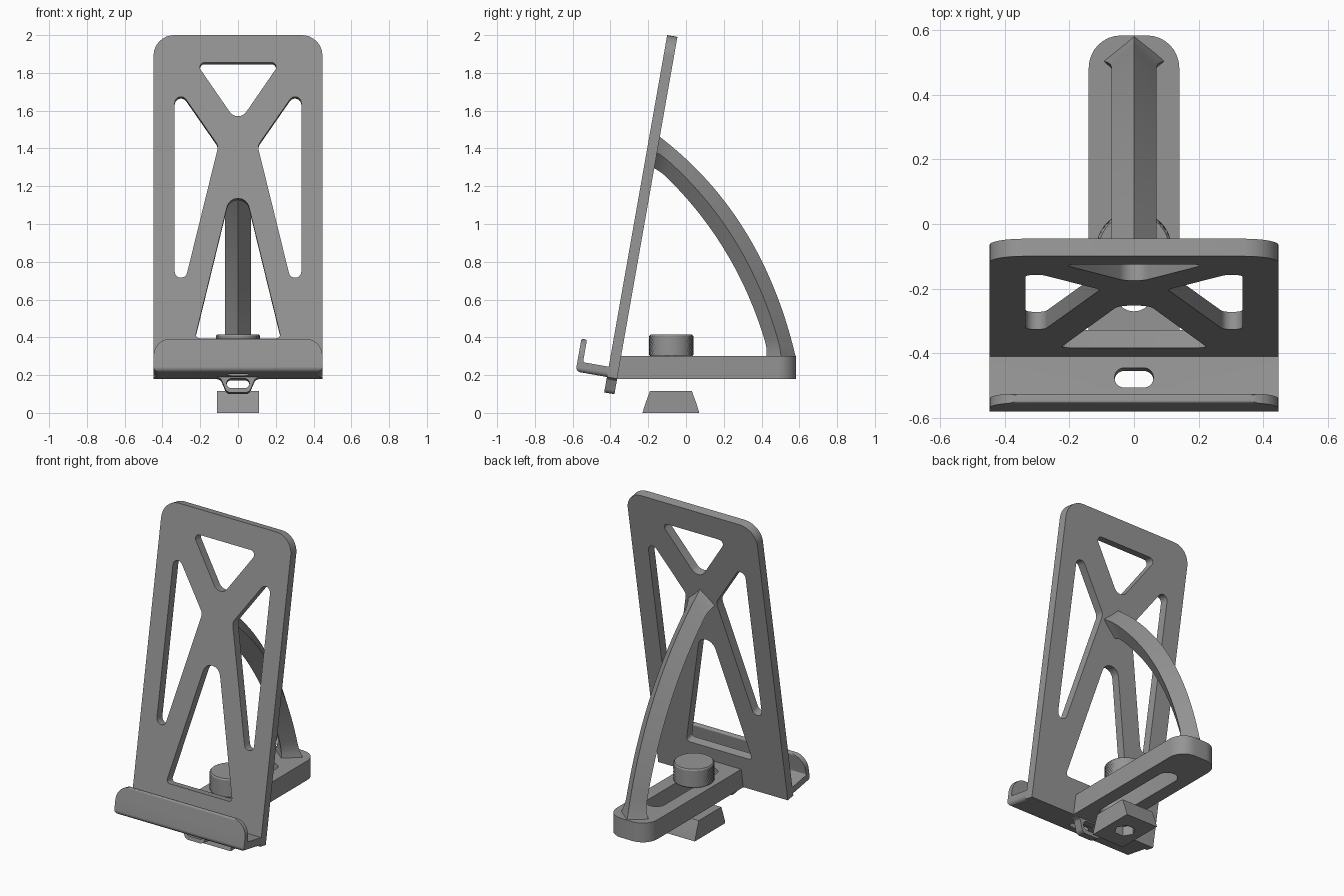
import bpy, bmesh, math
from mathutils import Matrix, Vector

if "Cube" in bpy.data.objects:
    bpy.data.objects.remove(bpy.data.objects["Cube"])

grey = bpy.data.materials.new("plain grey")
grey.diffuse_color = (0.3, 0.3, 0.3, 1)
grey.use_nodes = True
grey.node_tree.nodes["Principled BSDF"].inputs["Base Color"].default_value = grey.diffuse_color

# Frames: leaning panel space (x, depth, height), face-on outlines and side profiles
TILT = Matrix.Translation((0, -0.417, 0.2)) @ Matrix.Rotation(math.radians(-10), 4, 'X')
FACE = Matrix.Rotation(math.radians(90), 4, 'X')
SIDE = Matrix(((0, 0, 1, 0), (1, 0, 0, 0), (0, 1, 0, 0), (0, 0, 0, 1)))


def rounded(corners, steps=8):
    """Corners are (x, y, radius); returns the outline with arcs at the corners."""
    out = []
    for i, (x, y, r) in enumerate(corners):
        p = Vector((x, y))
        if r == 0:
            out.append(p)
            continue
        a = (Vector(corners[i - 1][:2]) - p).normalized()
        b = (Vector(corners[(i + 1) % len(corners)][:2]) - p).normalized()
        half = a.angle(b) / 2
        mid = p + (a + b).normalized() * (r / math.sin(half))
        start = p + a * (r / math.tan(half)) - mid
        end = p + b * (r / math.tan(half)) - mid
        sweep = start.angle_signed(end)
        for k in range(steps + 1):
            out.append(mid + Matrix.Rotation(-sweep * k / steps, 2) @ start)
    return out


def slab(x0, x1, y0, y1, low_r, high_r):
    return rounded([(x0, y0, low_r), (x1, y0, low_r), (x1, y1, high_r), (x0, y1, high_r)])


def mirrored(corners):
    return [(-x, y, r) for x, y, r in reversed(corners)]


def finish(ob):
    ob.data.materials.clear()
    ob.data.materials.append(grey)
    bpy.ops.object.select_all(action='DESELECT')
    ob.select_set(True)
    bpy.context.view_layer.objects.active = ob
    bpy.ops.object.shade_smooth_by_angle(angle=math.radians(30))
    return ob


def plate(name, loops, lo, hi, frame):
    """Filled outline (later loops are holes) extruded from lo to hi."""
    cu = bpy.data.curves.new(name, 'CURVE')
    cu.dimensions = '2D'
    cu.fill_mode = 'BOTH'
    cu.extrude = (hi - lo) / 2
    for loop in loops:
        sp = cu.splines.new('POLY')
        sp.points.add(len(loop) - 1)
        for pt, co in zip(sp.points, loop):
            pt.co = (co[0], co[1], 0, 1)
        sp.use_cyclic_u = True
    ob = bpy.data.objects.new(name, cu)
    bpy.context.collection.objects.link(ob)
    bpy.ops.object.select_all(action='DESELECT')
    ob.select_set(True)
    bpy.context.view_layer.objects.active = ob
    bpy.ops.object.convert(target='MESH')
    ob = bpy.context.object
    bm = bmesh.new()
    bm.from_mesh(ob.data)
    bmesh.ops.remove_doubles(bm, verts=bm.verts, dist=1e-5)
    bmesh.ops.transform(bm, verts=bm.verts, matrix=frame @ Matrix.Translation((0, 0, (lo + hi) / 2)))
    bmesh.ops.recalc_face_normals(bm, faces=bm.faces)
    bm.to_mesh(ob.data)
    bm.free()
    return finish(ob)


def loft(name, rings):
    """Closed skin through rings of equal point count, capped at both ends."""
    bm = bmesh.new()
    vs = [[bm.verts.new(p) for p in ring] for ring in rings]
    n = len(vs[0])
    for a, b in zip(vs, vs[1:]):
        for i in range(n):
            j = (i + 1) % n
            bm.faces.new((a[i], a[j], b[j], b[i]))
    bm.faces.new(vs[0])
    bm.faces.new(vs[-1])
    bmesh.ops.recalc_face_normals(bm, faces=bm.faces)
    me = bpy.data.meshes.new(name)
    bm.to_mesh(me)
    bm.free()
    ob = bpy.data.objects.new(name, me)
    bpy.context.collection.objects.link(ob)
    return finish(ob)


def cut(ob, cutter, operation='DIFFERENCE'):
    cutter.hide_render = True
    mod = ob.modifiers.new("cut", 'BOOLEAN')
    mod.object, mod.operation, mod.solver = cutter, operation, 'EXACT'
    bpy.context.view_layer.objects.active = ob
    bpy.ops.object.modifier_apply(modifier=mod.name)
    bpy.data.objects.remove(cutter)
    finish(ob)


# Leaning back panel with its four openings (heights converted to panel length)
def along(corners):
    return [(x, (z - 0.2) / math.cos(math.radians(10)), r) for x, z, r in corners]


top_hole = along([(-0.224, 1.855, 0.025), (0, 1.53, 0.053), (0.224, 1.855, 0.025)])
side_hole = along([(-0.335, 1.746, 0.033), (-0.335, 0.476, 0.033), (-0.104, 1.414, 0.05)])
low_hole = along([(-0.228, 0.395, 0.02), (0.228, 0.395, 0.02), (0, 1.33, 0.06)])
W = 0.447
plate("back_panel",
      [slab(-W, W, -0.01, 1.828, 0, 0.11)] +
      [rounded(h) for h in (top_hole, side_hole, mirrored(side_hole), low_hole)],
      -0.055, 0, TILT @ FACE)

# Ledge with upturned lip, rounded at the ends and slotted for a cable
ledge = plate("ledge_and_lip", [rounded([
    (0.01, -0.01, 0), (0.01, 0.045, 0), (-0.138, 0.045, 0.008),
    (-0.138, 0.166, 0.008), (-0.168, 0.166, 0.008), (-0.168, -0.01, 0.025)])],
    -W, W, TILT @ SIDE)
cut(ledge, plate("lip_trim", [slab(-W, W, -0.0101, 0.1661, 0.025, 0.09)],
                 -0.1, 0.3, TILT @ FACE), 'INTERSECT')
cut(ledge, plate("cable_slot", [slab(-0.06, 0.06, -0.098, -0.036, 0.03, 0.03)],
                 -0.1, 0.1, TILT))

# Cable loop under the panel
plate("cable_loop", [
    rounded([(-0.125, -0.005, 0), (-0.09, -0.02, 0.02), (-0.06, -0.093, 0.03),
             (0.06, -0.093, 0.03), (0.09, -0.02, 0.02), (0.125, -0.005, 0)]),
    slab(-0.06, 0.06, -0.07, -0.018, 0.025, 0.025)], -0.055, 0, TILT @ FACE)

# Foot with a long adjustment slot
plate("foot", [slab(-0.14, 0.14, -0.37, 0.583, 0, 0.1),
               slab(-0.058, 0.058, -0.27, 0.35, 0.057, 0.057)], 0.18, 0.3, Matrix())


# Curved brace with a diamond section, flared where it meets panel and foot
def arc(a, m, b, t):
    a, m, b = Vector(a), Vector(m), Vector(b)
    c = 2 * m - (a + b) / 2
    return a * (1 - t) ** 2 + c * 2 * t * (1 - t) + b * t * t


rings = []
N = 40
for i in range(N + 1):
    t = i / N
    outer = arc((-0.15, 1.47), (0.311, 0.966), (0.582, 0.29), t)
    inner = arc((-0.175, 1.315), (0.21, 0.853), (0.443, 0.29), t)
    end = min(i, N - i)
    flare = 0.028 * max(0, 1 - end / 3) ** 2
    inner += (inner - outer).normalized() * flare * 0.6
    mid = (outer + inner) / 2
    w = 0.07 + flare
    rings.append([(0, *outer), (w, *mid), (0, *inner), (-w, *mid)])
loft("curved_brace", rings)

# Knurled thumb knob
K, M = 72, 9
rings = []
for j in range(-1, M + 2):
    edge = j < 0 or j > M
    z = 0.298 if j < 0 else 0.415 if j > M else 0.306 + 0.101 * j / M
    ring = []
    for i in range(K):
        r = 0.109 if edge else 0.117 if (i + j) % 2 else 0.112
        a = math.tau * i / K
        ring.append((r * math.cos(a), -0.078 + r * math.sin(a), z))
    rings.append(ring)
loft("thumb_knob", rings)

# Tapered clamp nut with a hexagonal pocket underneath
nut_half = [(0.15, 0), (0.146, 0.015), (0.135, 0.05), (0.122, 0.085), (0.111, 0.115)]
nut = plate("clamp_nut", [[(-0.08 + y, z) for y, z in nut_half] +
                          [(-0.08 - y, z) for y, z in reversed(nut_half)]], -0.11, 0.11, SIDE)
hexagon = [(0.06 * math.cos(math.tau * i / 6), -0.08 + 0.06 * math.sin(math.tau * i / 6))
           for i in range(6)]
cut(nut, plate("nut_pocket", [hexagon], -0.05, 0.06, Matrix()))
